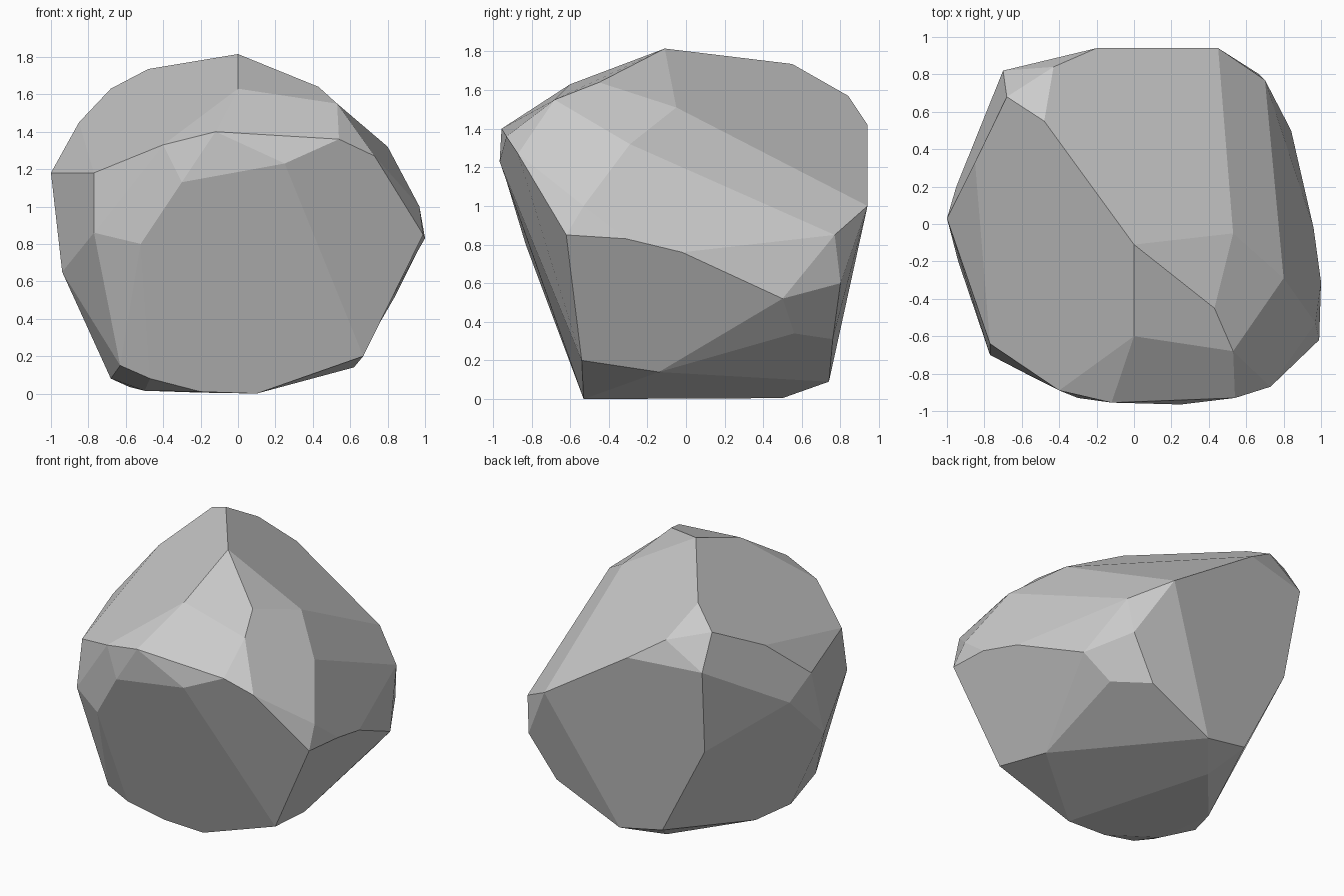
import bpy, bmesh, math

# Corners of the boulder, grouped by height
crown = [
    (0, -.11, 1.815), (-.26, .27, 1.797), (-.48, .55, 1.735), (0, -.6, 1.63),
    (-.68, .68, 1.63), (-.43, .84, 1.57), (.43, -.45, 1.64), (.53, -.68, 1.55),
    (.53, -.05, 1.51),
]
shoulder = [
    (.54, -.93, 1.36), (.25, -.965, 1.23), (-.12, -.955, 1.4),
    (-.4, -.89, 1.33), (-.77, -.64, 1.18), (-1, .03, 1.18), (-.85, .33, 1.45),
    (-.7, .82, 1.4), (-.2, .94, 1.42), (.07, .97, 1.25), (.8, -.29, 1.32),
    (.73, -.87, 1.27), (-.3, -.93, 1.13),
]
belt = [
    (.45, .94, 1.0), (.7, .77, .85), (.97, -.53, 1.0), (1, -.31, .83),
    (.99, -.62, .85), (.96, -.02, .76), (.84, .5, .52), (.67, .8, .6),
    (-.95, .2, 1.02), (-.94, -.2, .65), (-.77, -.7, .86), (-.68, -.64, .65),
    (-.65, .72, .79), (-.52, -.83, .8),
]
base = [
    (.67, -.54, .2), (.62, -.14, .14), (.67, .56, .34), (.48, .76, .31),
    (0, .74, .09), (-.32, .72, .15), (-.63, -.55, .15), (-.68, -.2, .08),
    (-.47, -.56, .08),
]
foot = [(-.5, -.33, .015), (-.2, -.53, .01), (.1, -.53, 0), (-.2, .5, .005),
        (-.58, .05, .035)]

# Wrap a convex skin around the corners
bm = bmesh.new()
for ring in (crown, shoulder, belt, base, foot):
    for p in ring:
        bm.verts.new(p)
bmesh.ops.convex_hull(bm, input=bm.verts[:])
spare = [v for v in bm.verts if not v.link_faces]
bmesh.ops.delete(bm, geom=spare, context='VERTS')

# Merge gently angled triangles into broad chiselled facets
bmesh.ops.dissolve_limit(bm, angle_limit=math.radians(10),
                         verts=bm.verts[:], edges=bm.edges[:])
bmesh.ops.recalc_face_normals(bm, faces=bm.faces[:])

mesh = bpy.data.meshes.new("boulder")
bm.to_mesh(mesh)
bm.free()
boulder = bpy.data.objects.new("boulder", mesh)
bpy.context.collection.objects.link(boulder)
